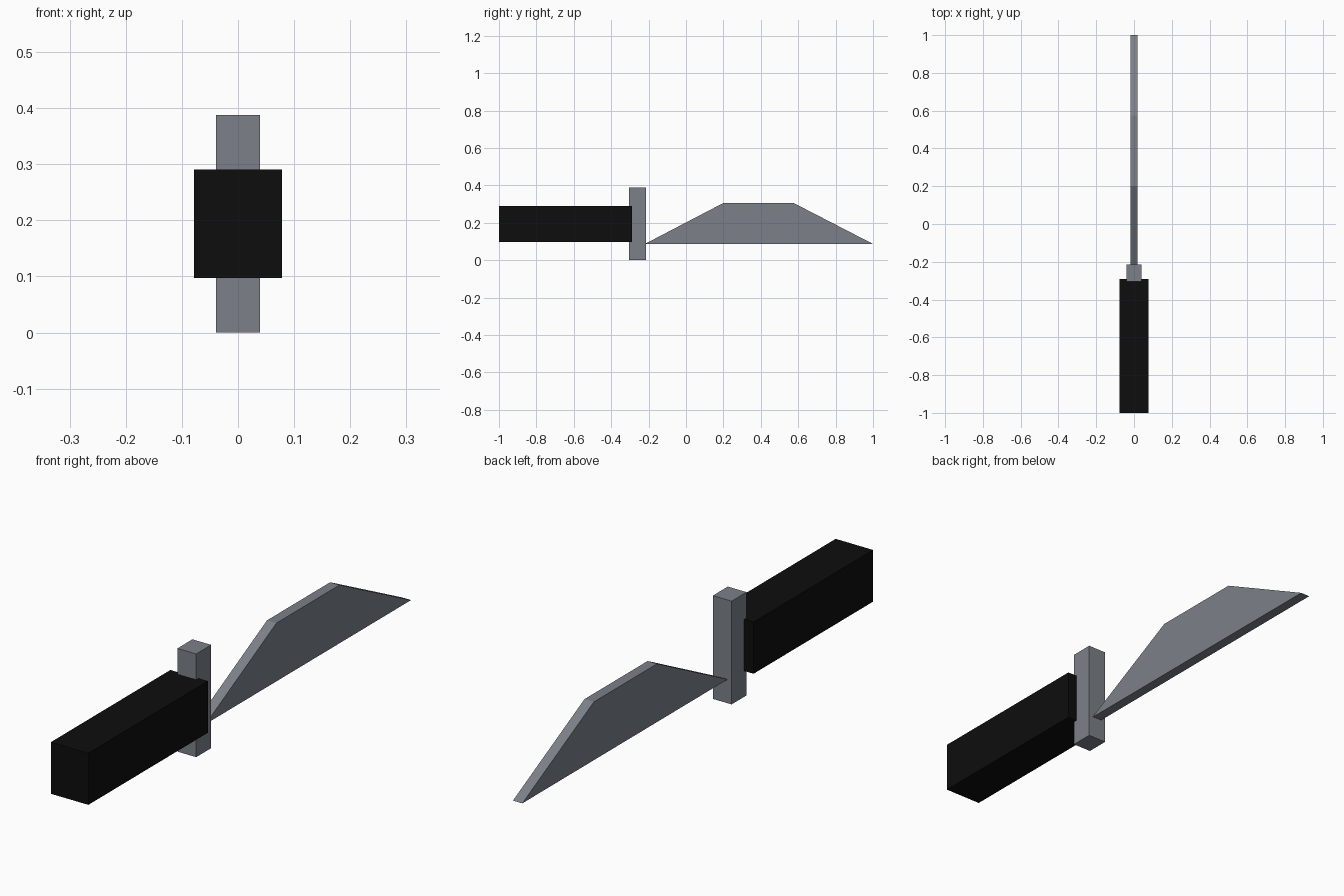
import bpy, bmesh

if "Cube" in bpy.data.objects:
    bpy.data.objects.remove(bpy.data.objects["Cube"])


def material(name, rgb):
    m = bpy.data.materials.new(name)
    m.diffuse_color = (*rgb, 1)
    m.use_nodes = True
    m.node_tree.nodes["Principled BSDF"].inputs["Base Color"].default_value = m.diffuse_color
    return m


steel = material("steel grey", (0.20, 0.22, 0.25))
black = material("black grip", (0.004, 0.004, 0.004))


def side_profile(name, points, half_width, mat):
    """Extrude a (y, z) outline across x, centred on x = 0."""
    bm = bmesh.new()
    face = bm.faces.new([bm.verts.new((-half_width, y, z)) for y, z in points])
    ext = bmesh.ops.extrude_face_region(bm, geom=[face])
    verts = [g for g in ext["geom"] if isinstance(g, bmesh.types.BMVert)]
    bmesh.ops.translate(bm, verts=verts, vec=(2 * half_width, 0, 0))
    bmesh.ops.recalc_face_normals(bm, faces=bm.faces)
    mesh = bpy.data.meshes.new(name)
    bm.to_mesh(mesh)
    bm.free()
    mesh.materials.append(mat)
    bpy.context.collection.objects.link(bpy.data.objects.new(name, mesh))


def rect(y0, y1, z0, z1):
    return [(y0, z0), (y1, z0), (y1, z1), (y0, z1)]


# Grip, upright cross guard and flat blade
side_profile("handle", rect(-1.0, -0.29, 0.097, 0.291), 0.078, black)
side_profile("guard", rect(-0.304, -0.215, 0.0, 0.388), 0.039, steel)
side_profile("blade", [(-0.22, 0.087), (1.0, 0.087), (0.575, 0.306), (0.20, 0.306)],
             0.0195, steel)
